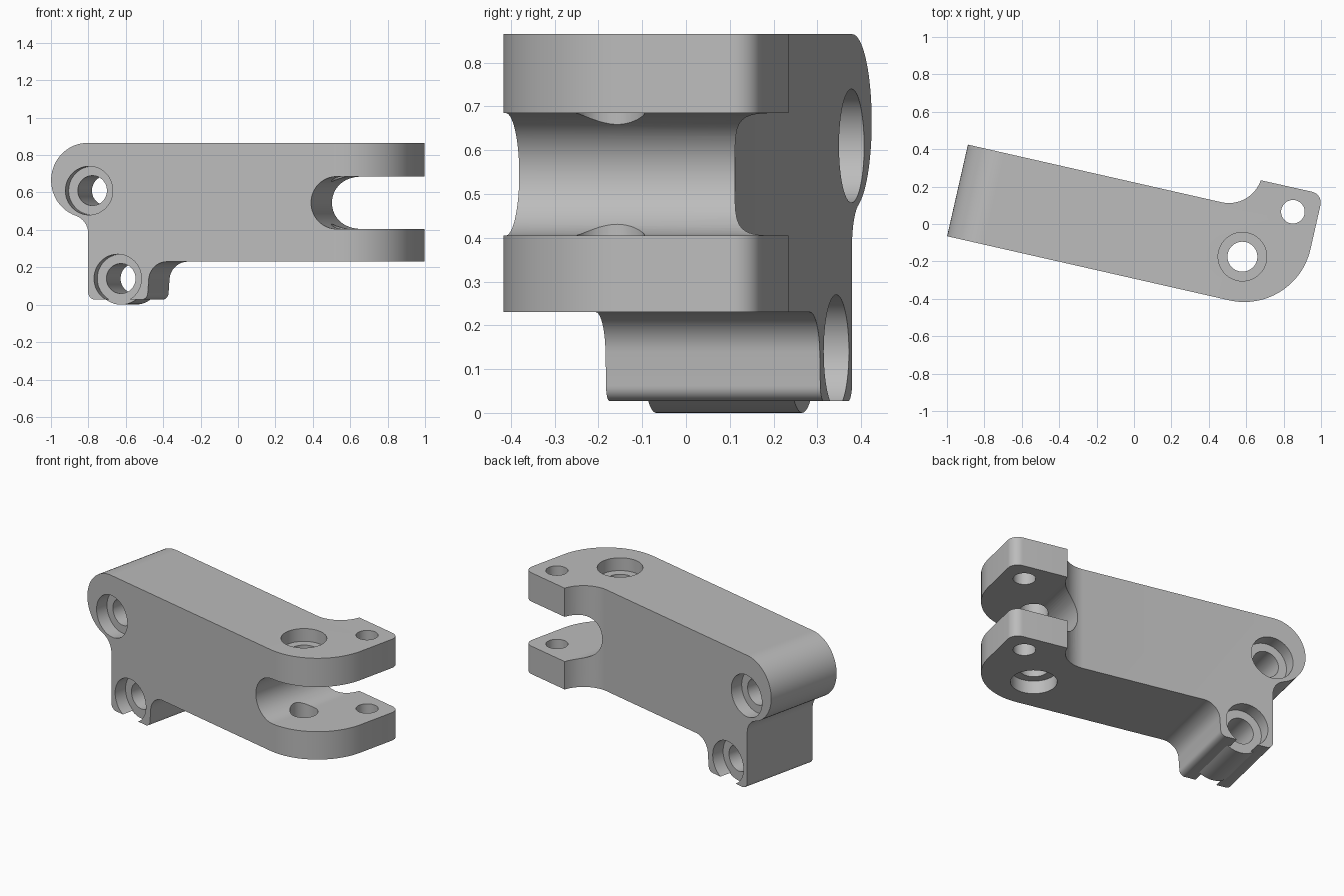
import bpy
import bmesh
from math import sin, cos, radians
from mathutils import Matrix, Vector

cube = bpy.data.objects.get("Cube")
if cube:
    bpy.data.objects.remove(cube, do_unlink=True)

metal = bpy.data.materials.new("plain grey metal")
metal.use_nodes = True
GREY = (0.5, 0.5, 0.5, 1)
metal.diffuse_color = GREY
metal.node_tree.nodes["Principled BSDF"].inputs["Base Color"].default_value = GREY


def arc(cx, cy, r, start, end, steps=16):
    """Points on an arc, angles in degrees."""
    angles = [radians(start + (end - start) * i / steps) for i in range(steps + 1)]
    return [(cx + r * cos(a), cy + r * sin(a)) for a in angles]


def prism(name, outline, low, high, axis="z"):
    """Extrude an outline up z, or an x-z outline along y."""
    place = (lambda p, h: (p[0], p[1], h)) if axis == "z" else (lambda p, h: (p[0], h, p[1]))
    bm = bmesh.new()
    base = bm.faces.new([bm.verts.new(place(p, low)) for p in outline])
    result = bmesh.ops.extrude_face_region(bm, geom=[base])
    moved = [g for g in result["geom"] if isinstance(g, bmesh.types.BMVert)]
    shift = Vector(place((0, 0), high - low))
    bmesh.ops.translate(bm, verts=moved, vec=shift)
    bmesh.ops.recalc_face_normals(bm, faces=bm.faces)
    mesh = bpy.data.meshes.new(name)
    bm.to_mesh(mesh)
    bm.free()
    mesh.materials.append(metal)
    obj = bpy.data.objects.new(name, mesh)
    bpy.context.collection.objects.link(obj)
    return obj


def combine(target, other, operation):
    mod = target.modifiers.new("combine", "BOOLEAN")
    mod.operation = operation
    mod.solver = "EXACT"
    mod.object = other
    bpy.context.view_layer.objects.active = target
    bpy.ops.object.modifier_apply(modifier=mod.name)
    bpy.data.objects.remove(other, do_unlink=True)


def bore(x, y, r, low, high, axis="z"):
    circle = arc(x, y, r, 0, 360, 48)[:-1]
    combine(body, prism("bore_cutter", circle, low, high, axis), "DIFFERENCE")


FRONT, BACK, TOP = -0.285, 0.217, 0.865

# Side outline: rounded end hub, clamp leg and long arm
side = ([(1.2, TOP)]
        + arc(-0.76, 0.665, 0.2, 90, 251, 28)
        + arc(-0.857, 0.381, 0.1, 71, 0, 12)
        + arc(-0.717, 0.067, 0.04, 180, 270, 8)
        + arc(-0.465, 0.062, 0.035, 270, 360, 8)
        + arc(-0.325, 0.13, 0.1, 175, 90, 12)
        + [(1.2, 0.23)])
body = prism("hinge_bracket", side, -0.6, 0.6, "y")

# Plan outline: straight arm, large rounded corner and offset tab
plan = ([(-1.2, BACK), (-1.2, FRONT)]
        + arc(0.587, 0.078, 0.363, -90, 0, 32)
        + arc(0.89, 0.319, 0.06, 0, 90, 10)
        + arc(0.43, BACK + 0.18, 0.18, -6, -90, 16))
combine(body, prism("plan_cutter", plan, -0.2, 1.1), "INTERSECT")

# Fork slot with a half-round end
slot = arc(0.605, 0.545, 0.14, 90, 270, 32) + [(1.2, 0.405), (1.2, 0.685)]
combine(body, prism("slot_cutter", slot, -0.7, 0.7, "y"), "DIFFERENCE")

# Counterbores on both faces of the two cross holes
DEPTH = 0.08
for x, z in ((-0.752, 0.61), (-0.595, 0.14)):
    bore(x, z, 0.13, -0.5, FRONT + DEPTH, "y")
    bore(x, z, 0.13, BACK - DEPTH, 0.5, "y")

# Round boss showing under the leg
boss = prism("boss", arc(-0.595, 0.14, 0.14, 0, 360, 48)[:-1], FRONT + DEPTH, BACK - DEPTH, "y")
combine(body, boss, "UNION")
for x, z in ((-0.752, 0.61), (-0.595, 0.14)):
    bore(x, z, 0.08, -0.7, 0.7, "y")

# Pivot hole with counterbores above and below, and tab pin hole
bore(0.604, -0.042, 0.13, TOP - DEPTH, 1.1)
bore(0.604, -0.042, 0.13, 0, 0.23 + DEPTH)
bore(0.604, -0.042, 0.08, -0.1, 1.1)
bore(0.814, 0.252, 0.063, -0.1, 1.1)

# Turn the arm to its resting angle and shade the curves
body.data.transform(Matrix.Rotation(radians(-12.8), 4, "Z"))
bpy.ops.object.select_all(action="DESELECT")
body.select_set(True)
bpy.context.view_layer.objects.active = body
bpy.ops.object.shade_smooth_by_angle(angle=radians(30))
